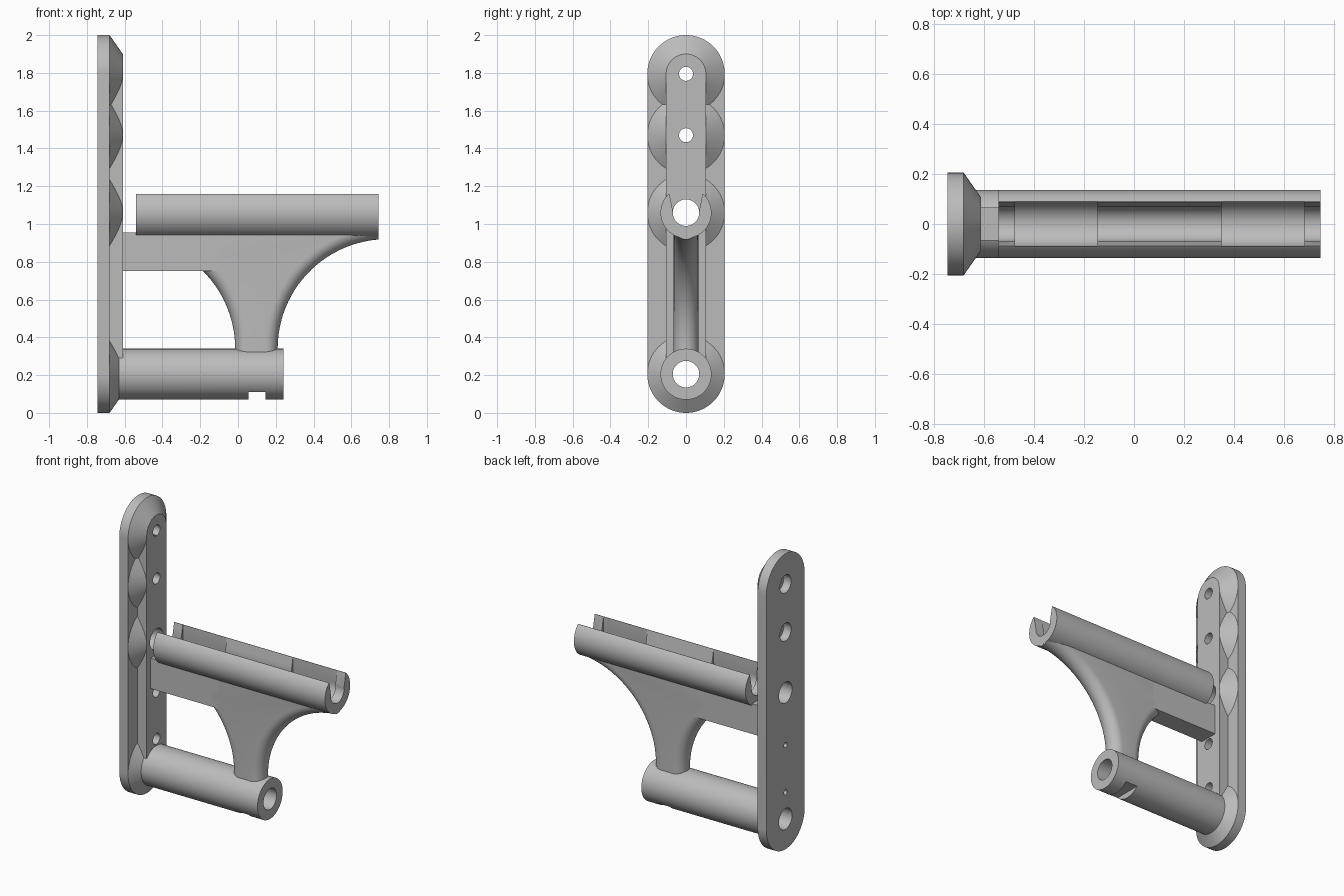
import bpy, bmesh
from math import sin, cos, pi, radians

cube = bpy.data.objects.get("Cube")
if cube:
    bpy.data.objects.remove(cube, do_unlink=True)

grey = bpy.data.materials.new("plain grey")
grey.use_nodes = True
colour = (0.5, 0.5, 0.5, 1)
grey.diffuse_color = colour
grey.node_tree.nodes["Principled BSDF"].inputs["Base Color"].default_value = colour

LOW, HIGH = 0.205, 1.06          # tube axis heights
TOP = 1.795                      # upper rounding centre of the plate
BACK, STEP, FACE = -0.745, -0.68, -0.61
TUBE, BORE = 0.135, 0.07


def loft(name, rings):
    """Skin matching rings of points and cap both ends."""
    bm = bmesh.new()
    loops = [[bm.verts.new(p) for p in ring] for ring in rings]
    n = len(loops[0])
    for a, b in zip(loops, loops[1:]):
        for i in range(n):
            j = (i + 1) % n
            bm.faces.new((a[i], a[j], b[j], b[i]))
    bm.faces.new(loops[0])
    bm.faces.new(loops[-1])
    bmesh.ops.recalc_face_normals(bm, faces=bm.faces)
    mesh = bpy.data.meshes.new(name)
    bm.to_mesh(mesh)
    bm.free()
    mesh.materials.append(grey)
    obj = bpy.data.objects.new(name, mesh)
    bpy.context.collection.objects.link(obj)
    return obj


def stadium(x, r, z0, z1, n=32):
    """Upright rounded ring in the plane at x; z0 == z1 gives a circle."""
    ring = [(x, r * cos(pi * i / n), z1 + r * sin(pi * i / n)) for i in range(n + 1)]
    low = [(x, -r * cos(pi * i / n), z0 - r * sin(pi * i / n)) for i in range(n + 1)]
    return ring + low if z1 > z0 else ring + low[1:-1]


def cylinder(name, x0, x1, r, z, r1=None):
    return loft(name, [stadium(x0, r, z, z), stadium(x1, r1 or r, z, z)])


def prism(name, x0, x1, outline):
    return loft(name, [[(x, y, z) for y, z in outline] for x in (x0, x1)])


def box(name, x0, x1, w, z0, z1):
    return prism(name, x0, x1, [(-w, z0), (w, z0), (w, z1), (-w, z1)])


def combine(obj, other, operation="DIFFERENCE"):
    mod = obj.modifiers.new("combine", "BOOLEAN")
    mod.operation, mod.solver, mod.object = operation, "EXACT", other
    bpy.context.view_layer.objects.active = obj
    bpy.ops.object.modifier_apply(modifier=mod.name)
    bpy.data.objects.remove(other, do_unlink=True)


# Wall plate with raised rail and conical bosses
plate = loft("wall_plate", [stadium(BACK, 0.205, LOW, TOP), stadium(STEP, 0.205, LOW, TOP)])
rail = loft("rail", [stadium(STEP - 0.03, 0.105, LOW, TOP), stadium(FACE, 0.105, LOW, TOP)])
combine(plate, rail, "UNION")
for z in (LOW, HIGH, 1.47, TOP):
    combine(plate, cylinder("boss", STEP, FACE, 0.205, z, 0.105), "UNION")

# Screw holes and counterbores
for z in (1.47, TOP):
    combine(plate, cylinder("hole", -1, 0, 0.037, z))
    combine(plate, cylinder("counterbore", -1, -0.69, 0.06, z))
for z in (0.385, 0.705):
    combine(plate, cylinder("hole", -1, 0, 0.017, z))
    combine(plate, cylinder("counterbore", -0.69, 0, 0.037, z))
for z in (LOW, HIGH):
    combine(plate, cylinder("hole", -1, 0, BORE, z))

# Lower tube with a notch underneath
lower = cylinder("lower_tube", -0.67, 0.24, TUBE, LOW)
combine(lower, cylinder("bore", -1, 1, BORE, LOW))
combine(lower, box("notch", 0.055, 0.145, 0.3, 0, 0.11))

# Upper cradle: open-topped tube with two widened pockets
cradle = cylinder("upper_cradle", -0.54, 0.745, TUBE, HIGH)
combine(cradle, cylinder("bore", -1, 1, BORE, HIGH))
combine(cradle, box("trim", -1, 1, 0.3, 1.16, 1.3))
combine(cradle, prism("slot", -1, 1, [(-0.066, 1.05), (0.066, 1.05), (0.09, 1.17), (-0.09, 1.17)]))
for x0, x1 in ((-0.475, -0.145), (0.35, 0.68)):
    combine(cradle, cylinder("pocket", x0, x1, 0.09, HIGH))
    combine(cradle, box("pocket_slot", x0, x1, 0.0885, HIGH, 1.2))

# Straight arm between plate and web
arm = box("arm", FACE - 0.02, -0.1, 0.065, 0.75, 0.955)

# Curved web with rounded edges
HALF, RADIUS, BASE, ROOF = 0.065, 0.58, 0.34, 0.95


def web_ring(a):
    r = RADIUS + HALF * (1 - cos(a))
    y = HALF * sin(a)
    steps = 24
    left, right = [], []
    for i in range(steps + 1):
        t = radians(50) * i / steps
        left.append((-0.595 + r * cos(t), y, BASE + r * sin(t)))
        t = radians(85.5) * i / steps
        right.append((0.79 - r * cos(t), y, min(BASE + r * sin(t), ROOF)))
    foot = [(right[0][0], y, 0.3), (left[0][0], y, 0.3)]
    return foot + left + [(left[-1][0], y, ROOF + 0.003)] + \
        [(right[-1][0], y, ROOF + 0.003)] + right[::-1]


web = loft("curved_web", [web_ring(-pi / 2 + pi * i / 16) for i in range(17)])

# Smooth shading with sharp edges kept
bpy.ops.object.select_all(action="DESELECT")
for obj in (plate, lower, cradle, arm, web):
    obj.select_set(True)
bpy.context.view_layer.objects.active = plate
bpy.ops.object.shade_smooth_by_angle(angle=radians(30))
